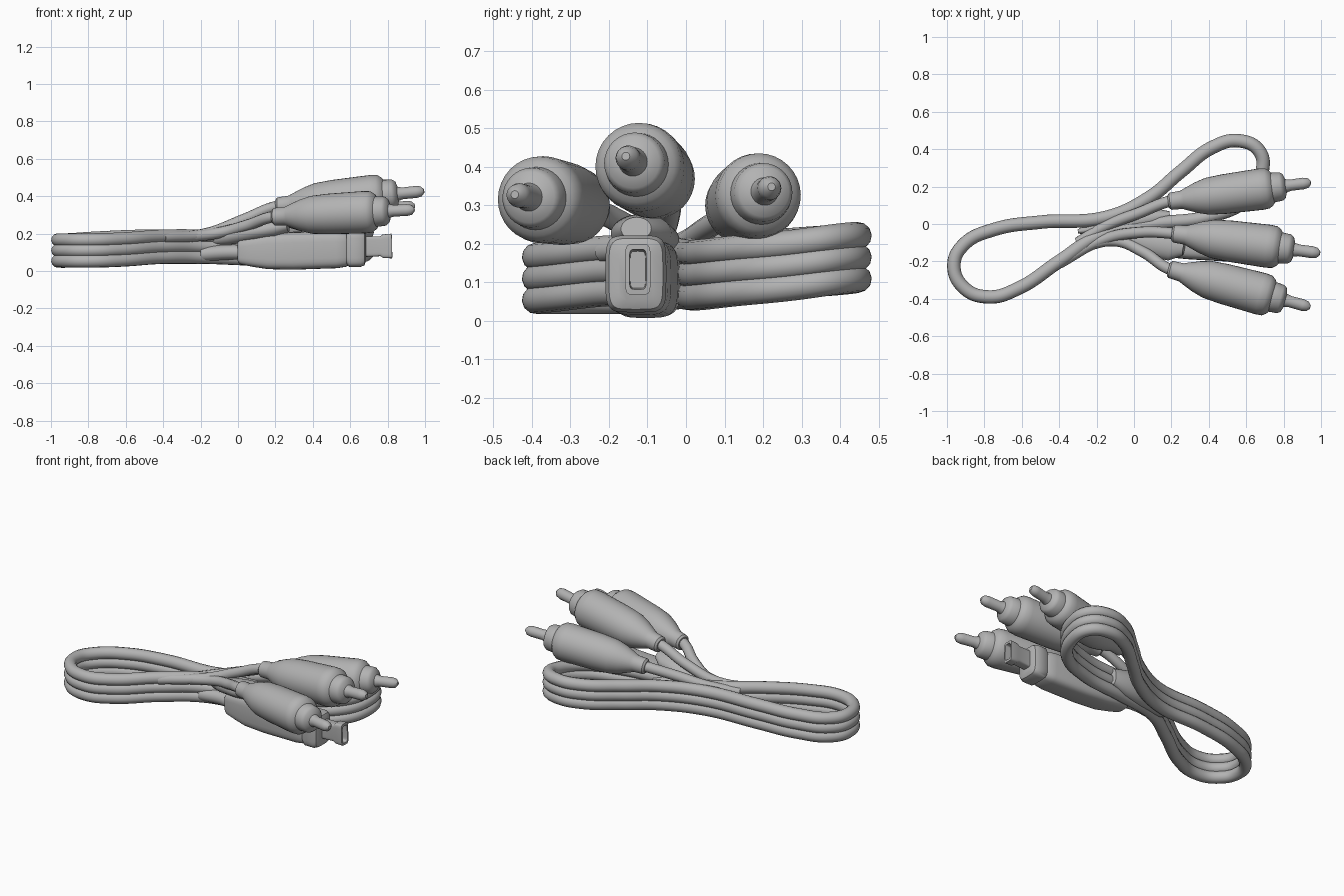
import bpy, math
from mathutils import Vector, Matrix

cube = bpy.data.objects.get("Cube")
if cube:
    bpy.data.objects.remove(cube)

grey = bpy.data.materials.new("matte_grey")
grey.use_nodes = True
grey.diffuse_color = (0.45, 0.45, 0.45, 1)
grey.node_tree.nodes["Principled BSDF"].inputs["Base Color"].default_value = (0.45, 0.45, 0.45, 1)


def activate(ob):
    bpy.ops.object.select_all(action='DESELECT')
    ob.select_set(True)
    bpy.context.view_layer.objects.active = ob


def tube(name, points, radius, closed=False):
    """Round cord through the points."""
    cu = bpy.data.curves.new(name, 'CURVE')
    cu.dimensions = '3D'
    cu.bevel_depth = radius
    cu.bevel_resolution = 4
    cu.use_fill_caps = not closed
    sp = cu.splines.new('BEZIER')
    sp.resolution_u = 10
    sp.use_cyclic_u = closed
    sp.bezier_points.add(len(points) - 1)
    for bp, p in zip(sp.bezier_points, points):
        bp.co = p
        bp.handle_left_type = bp.handle_right_type = 'AUTO'
    cu.materials.append(grey)
    ob = bpy.data.objects.new(name, cu)
    bpy.context.collection.objects.link(ob)
    activate(ob)
    bpy.ops.object.convert(target='MESH')
    bpy.ops.object.shade_smooth()


def loft(name, start, end, stations, power=2, sides=32):
    """Skin of superellipse rings (distance, half width, half height) along an axis."""
    start, end = Vector(start), Vector(end)
    ax = (end - start).normalized()
    side = Vector((0, 0, 1)).cross(ax).normalized()
    frame = Matrix((ax, side, ax.cross(side))).transposed()

    def sup(v):
        return math.copysign(abs(v) ** (2 / power), v)

    verts, faces = [], []
    for d, w, h in stations:
        for i in range(sides):
            a = math.tau * i / sides
            verts.append(start + frame @ Vector((d, w * sup(math.cos(a)), h * sup(math.sin(a)))))
    for r in range(len(stations) - 1):
        for i in range(sides):
            j = (i + 1) % sides
            faces.append((r * sides + i, r * sides + j, (r + 1) * sides + j, (r + 1) * sides + i))
    faces.append(tuple(reversed(range(sides))))
    faces.append(tuple(range(len(verts) - sides, len(verts))))
    me = bpy.data.meshes.new(name)
    me.from_pydata(verts, [], faces)
    me.materials.append(grey)
    ob = bpy.data.objects.new(name, me)
    bpy.context.collection.objects.link(ob)
    activate(ob)
    bpy.ops.object.shade_smooth_by_angle(angle=math.radians(42))
    return ob


# Folded ribbon cable: three stacked strands in a long closed loop
ribbon = [(-0.15, 0.035, .13), (-0.5, 0.01, .13), (-0.75, -0.03, .12), (-0.91, -0.11, .11),
          (-0.963, -0.22, .11), (-0.91, -0.34, .11), (-0.78, -0.39, .11), (-0.62, -0.345, .115),
          (-0.4, -0.2, .13), (-0.18, -0.06, .13), (0.1, 0.0, .12), (0.4, 0.04, .12),
          (0.6, 0.13, .13), (0.685, 0.28, .145), (0.67, 0.39, .16), (0.56, 0.445, .165),
          (0.42, 0.41, .16), (0.25, 0.28, .15), (0.08, 0.14, .14)]
for label, dz in (("lower", -.056), ("middle", 0), ("upper", .056)):
    tube(label + "_cable_strand", [(x, y, z + dz) for x, y, z in ribbon], .036, True)

# Gathered cables where the loop is pinched
loft("pinched_bundle", (-.3, -.04, .13), (.2, .05, .13),
     [(0, .01, .04), (.08, .045, .075), (.25, .075, .085), (.4, .06, .08), (.5, .02, .05)])
loft("wire_web", (-.15, -.05, .17), (.27, -.13, .24),
     [(0, .01, .03), (.1, .05, .045), (.25, .08, .05), (.36, .08, .05), (.43, .04, .03)])

# Round audio plugs, each with boot, barrel, collar and pin, plus its lead wire
barrel = [(0, .036, .036), (.01, .046, .046), (.07, .049, .049), (.085, .056, .056),
          (.15, .082, .082), (.21, .099, .099), (.3, .106, .106), (.5, .111, .111),
          (.535, .108, .108), (.555, .094, .094), (.565, .08, .08), (.61, .076, .076),
          (.625, .065, .065), (.635, .036, .036), (.66, .03, .03), (.73, .031, .031),
          (.755, .026, .026), (.77, .01, .01)]
plugs = {
    "back": ((.185, .12, .28), (.945, .222, .348), 1.0,
             [(.03, .06, .245), (-.15, -.01, .2), (-.3, -.1, .17)]),
    "middle": ((.205, -.05, .345), (1.0, -.157, .428), 1.04,
               [(.03, -.045, .275), (-.17, -.085, .2), (-.4, -.21, .18)]),
    "front": ((.185, -.24, .29), (.945, -.445, .328), 1.02,
              [(.05, -.15, .245), (-.1, -.09, .205), (-.3, -.13, .18)]),
}
for label, (start, end, size, lead) in plugs.items():
    loft(label + "_audio_plug", start, end, [(d * size, w * size, h * size) for d, w, h in barrel])
    ahead = Vector(start).lerp(Vector(end), .05)
    tube(label + "_lead_wire", [ahead, start] + lead, .03)

# Flat rectangular connector below, with end flange and open metal tip
loft("connector_body", (0, -.085, .1), (.6, -.125, .115),
     [(0, .045, .055), (.015, .055, .065), (.08, .066, .08), (.16, .08, .094), (.3, .084, .1),
      (.53, .082, .098), (.575, .077, .092), (.59, .068, .085)], 4)
loft("connector_flange", (.58, -.13, .122), (.7, -.13, .122),
     [(0, .07, .085), (.015, .079, .1), (.075, .079, .1), (.095, .07, .092), (.105, .045, .07)], 5)
loft("connector_tip", (.66, -.125, .13), (.83, -.125, .134),
     [(0, .03, .055), (.1, .029, .053), (.115, .033, .063), (.163, .033, .066),
      (.164, .022, .052), (.12, .02, .048)], 6)
# Cable strain relief behind the connector
tube("connector_cable", [(.04, -.09, .1), (-.06, -.07, .1), (-.2, -.07, .09)], .04)
